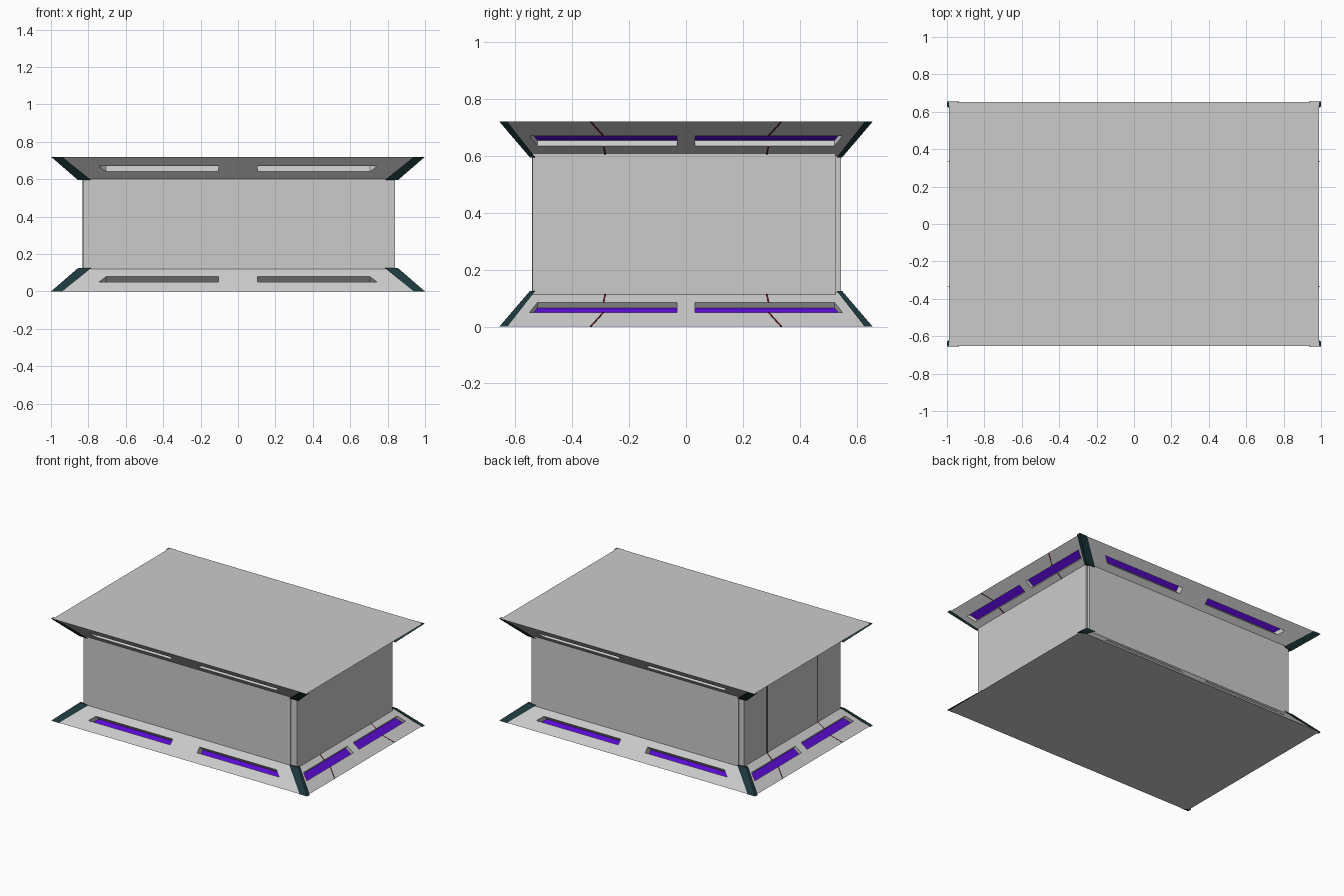
import bpy, bmesh
from mathutils import Vector

if "Cube" in bpy.data.objects:
    bpy.data.objects.remove(bpy.data.objects["Cube"])

H = 0.72     # full height
RIM = 0.12   # height of each flared rim


def material(name, rgb):
    m = bpy.data.materials.new(name)
    m.diffuse_color = (*rgb, 1)
    m.use_nodes = True
    m.node_tree.nodes["Principled BSDF"].inputs["Base Color"].default_value = m.diffuse_color
    return m


TEAL = material("dark_teal", (0.012, 0.04, 0.045))
PURPLE = material("purple_light", (0.10, 0.003, 0.64))
RED = material("dark_red", (0.10, 0.01, 0.015))
DARK = material("dark_grey", (0.12, 0.12, 0.12))


def solid(name, groups, mat=None):
    """One object made of a convex hull for every group of points."""
    me = bpy.data.meshes.new(name)
    total = bmesh.new()
    for pts in groups:
        bm = bmesh.new()
        for p in pts:
            bm.verts.new(p)
        bmesh.ops.convex_hull(bm, input=bm.verts)
        bmesh.ops.dissolve_limit(bm, angle_limit=0.01, verts=bm.verts, edges=bm.edges)
        bmesh.ops.recalc_face_normals(bm, faces=bm.faces)
        tmp = bpy.data.meshes.new("tmp")
        bm.to_mesh(tmp)
        bm.free()
        total.from_mesh(tmp)
        bpy.data.meshes.remove(tmp)
    total.to_mesh(me)
    total.free()
    ob = bpy.data.objects.new(name, me)
    bpy.context.collection.objects.link(ob)
    if mat:
        me.materials.append(mat)
    return ob


def box(x0, x1, y0, y1, z0, z1):
    return [(x, y, z) for x in (x0, x1) for y in (y0, y1) for z in (z0, z1)]


def on_slope(axis, side, u, z, out, top):
    """Point on a rim slope, moved outwards along the slope normal."""
    run, start = ((0.16, 0.99), (0.113, 0.653))[axis]
    n = Vector((RIM, run)).normalized() * out
    d = (start - run * z / RIM + n.x) * side
    z += n.y
    z = H - z if top else z
    return (d, u, z) if axis == 0 else (u, d, z)


def slab(axis, side, outline, lo, hi, top):
    return [on_slope(axis, side, u, z, o, top) for u, z in outline for o in (lo, hi)]


# Slot outline and depth for the short sides (0) and the long sides (1)
SLOTS = (([(0.032, 0.05), (0.55, 0.05), (0.522, 0.085), (0.032, 0.085)], 0.025),
         ([(0.105, 0.05), (0.745, 0.05), (0.705, 0.08), (0.105, 0.08)], 0.05))
# Seam lines running over the short slopes
SEAMS = (((0.335, 0.0), (0.29, 0.05)), ((0.29, 0.085), (0.283, 0.118)))

for top in (False, True):
    tag = "top" if top else "bottom"
    flip = (lambda z: H - z) if top else (lambda z: z)

    # Flared rim with slots cut into it
    rim = solid(tag + "_rim", [[(sx * x, sy * y, flip(z)) for sx in (-1, 1) for sy in (-1, 1)
                               for x, y, z in ((0.99, 0.653, 0), (0.83, 0.54, RIM))]])
    cuts, lights, seams, corners = [], [], [], []
    for axis, (outline, depth) in enumerate(SLOTS):
        for side in (-1, 1):
            for m in (-1, 1):
                pts = [(u * m, z) for u, z in outline]
                cuts.append(slab(axis, side, pts, -depth, 0.02, top))
                lights.append(slab(axis, side, pts, -depth - 0.002, -depth + 0.001, top))
                if axis == 0:
                    for (u0, z0), (u1, z1) in SEAMS:
                        line = [(m * (u + w), z) for u, z in ((u0, z0), (u1, z1))
                                for w in (-0.003, 0.003)]
                        seams.append(slab(0, side, line, -0.002, 0.0015, top))
    cutter = solid(tag + "_slot_cutter", cuts)
    cutter.hide_render = True
    mod = rim.modifiers.new("slots", 'BOOLEAN')
    mod.operation, mod.solver, mod.object = 'DIFFERENCE', 'EXACT', cutter
    bpy.context.view_layer.objects.active = rim
    bpy.ops.object.modifier_apply(modifier=mod.name)
    bpy.data.objects.remove(cutter)

    # Light strips, seams and corner guards
    solid(tag + "_slot_lights", lights, PURPLE)
    solid(tag + "_rim_seams", seams, RED)
    guard = [(1, 0.656, 0), (0.94, 0.656, 0), (1, 0.628, 0),
             (0.855, 0.549, 0.125), (0.785, 0.549, 0.125), (0.855, 0.53, 0.125)]
    for sx in (-1, 1):
        for sy in (-1, 1):
            corners.append([(sx * x, sy * y, flip(z)) for x, y, z in guard])
    solid(tag + "_corner_guards", corners, TEAL)

# Body with a raised panel on the right, long side panels and left seams
solid("body", [box(-0.83, 0.826, -0.535, 0.54, 0.1, H - 0.1)])
solid("right_panel", [box(0.8, 0.84, -0.54, 0.525, 0.105, H - 0.105)])
solid("long_side_panels", [box(-0.825, 0.79, -0.541, -0.5, 0.11, H - 0.11),
                           box(-0.79, 0.825, 0.5, 0.545, 0.11, H - 0.11)])
solid("left_seams", [box(-0.832, -0.82, y - 0.005, y + 0.005, 0.11, H - 0.11)
                     for y in (-0.28, 0.28)], DARK)
